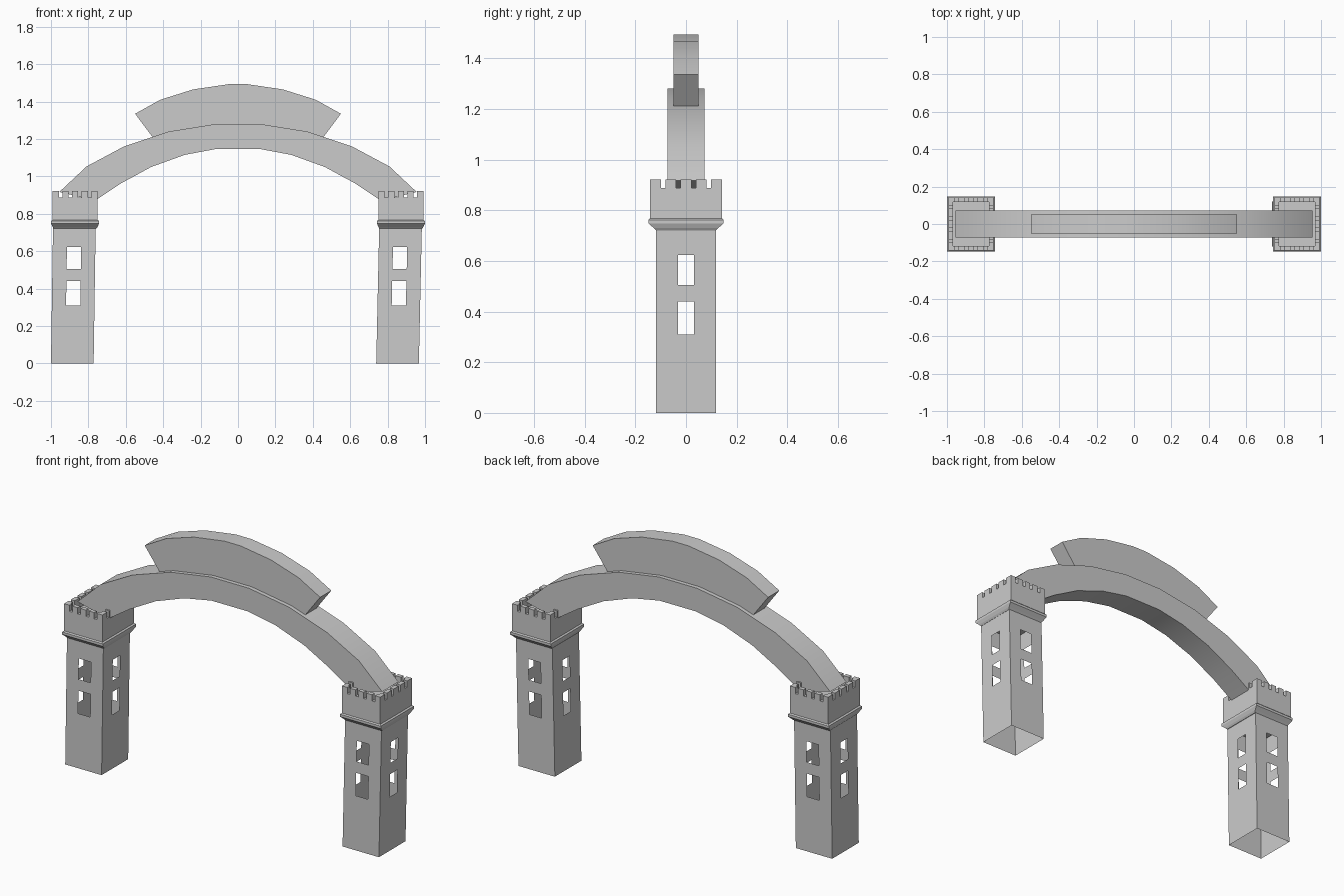
import bpy, bmesh
from mathutils import Vector

cube = bpy.data.objects.get("Cube")
if cube:
    bpy.data.objects.remove(cube)

stone = bpy.data.materials.new("grey_stone")
GREY = (0.6, 0.6, 0.6, 1)
stone.diffuse_color = GREY
stone.use_nodes = True
stone.node_tree.nodes["Principled BSDF"].inputs["Base Color"].default_value = GREY


def finish(bm, name, smooth=False, closed=True):
    bmesh.ops.remove_doubles(bm, verts=bm.verts, dist=0.0001)
    if closed:
        bmesh.ops.recalc_face_normals(bm, faces=bm.faces)
    mesh = bpy.data.meshes.new(name)
    bm.to_mesh(mesh)
    bm.free()
    mesh.materials.append(stone)
    ob = bpy.data.objects.new(name, mesh)
    bpy.context.collection.objects.link(ob)
    if smooth:
        bpy.ops.object.select_all(action="DESELECT")
        ob.select_set(True)
        bpy.context.view_layer.objects.active = ob
        bpy.ops.object.shade_smooth_by_angle(angle=0.6)
    return ob


def curved_band(name, outer, inner, half_depth):
    """Band between two half profiles, mirrored in x and given a depth in y."""
    def full(half):
        return [(-x, z) for x, z in reversed(half)] + list(half)
    top, low = full(outer), full(inner)
    bm = bmesh.new()
    rows = [[bm.verts.new((x, y, z)) for x, z in line]
            for line, y in ((top, -half_depth), (top, half_depth),
                            (low, half_depth), (low, -half_depth))]
    for a, b in zip(rows, rows[1:] + rows[:1]):
        for i in range(len(top) - 1):
            bm.faces.new((a[i], a[i + 1], b[i + 1], b[i]))
    for end in (0, -1):
        bm.faces.new([r[end] for r in rows])
    finish(bm, name, smooth=True)


def tower_shaft(name, base_x, top_x):
    """Thin open shell with two window openings in every wall."""
    hx, hy, height = 0.114, 0.119, 0.73
    levels = [0, 0.31, 0.44, 0.505, 0.623, height]
    bm = bmesh.new()

    def point(axis, side, across, z):
        x, y = (side * across, -side * hy) if axis == "y" else (side * hx, side * across)
        lean = base_x + (top_x - base_x) * z / height
        return bm.verts.new((x + lean, y, z))

    for axis, half, win in (("y", hx, 0.038), ("x", hy, 0.032)):
        cols = [-half, -win, win, half]
        for side in (-1, 1):
            for r in range(5):
                for c in range(3):
                    if c == 1 and r in (1, 3):
                        continue
                    corners = ((c, r), (c + 1, r), (c + 1, r + 1), (c, r + 1))
                    bm.faces.new([point(axis, side, cols[i], levels[j]) for i, j in corners])
    finish(bm, name, closed=False)


def box(bm, centre, size):
    made = bmesh.ops.create_cube(bm, size=1)["verts"]
    for v in made:
        v.co = Vector(c * s for c, s in zip(v.co, size)) + Vector(centre)


def tower_crown(name, cx):
    """Flared ledge, parapet wall and recessed floor as stacked rectangles."""
    hx, hy, thick = 0.12, 0.142, 0.024
    rings = [(0.113, 0.118, 0.72), (0.12, 0.128, 0.73), (0.128, 0.148, 0.748),
             (0.128, 0.148, 0.762), (hx, hy, 0.768), (hx, hy, 0.887),
             (hx - thick, hy - thick, 0.887), (hx - thick, hy - thick, 0.865)]
    bm = bmesh.new()
    loops = [[bm.verts.new((cx + sx * a, sy * b, z))
              for sx, sy in ((-1, -1), (1, -1), (1, 1), (-1, 1))] for a, b, z in rings]
    for lo, hi in zip(loops, loops[1:]):
        for i in range(4):
            j = (i + 1) % 4
            bm.faces.new((lo[i], lo[j], hi[j], hi[i]))
    bm.faces.new(loops[-1])
    bm.faces.new(loops[0][::-1])
    finish(bm, name)

    # Merlons separated by four narrow notches per wall
    bm = bmesh.new()
    z, tall, gap, count = 0.904, 0.036, 0.018, 5
    for side in (-1, 1):
        for half, along_x in ((hx, True), (hy, False)):
            length = (2 * half - gap * (count - 1)) / count
            for i in range(count):
                if not along_x and i in (0, count - 1):
                    continue
                pos = -half + length / 2 + i * (length + gap)
                if along_x:
                    box(bm, (cx + pos, side * (hy - thick / 2), z), (length, thick, tall))
                else:
                    box(bm, (cx + side * (hx - thick / 2), pos, z), (thick, length, tall))
        # Corner returns on the side walls
        length = (2 * hy - gap * (count - 1)) / count
        for end in (-1, 1):
            box(bm, (cx + side * (hx - thick / 2), end * (hy - thick - (length - thick) / 2), z),
                (thick, length - thick, tall))
    finish(bm, name.replace("crown", "merlons"))


# Towers, both leaning slightly the same way
tower_shaft("right_tower_shaft", -0.886, -0.875)
tower_shaft("left_tower_shaft", 0.853, 0.869)
tower_crown("right_tower_crown", -0.871)
tower_crown("left_tower_crown", 0.871)

# Main arch spanning between the towers
curved_band("main_arch",
            [(0.12, 1.28), (0.37, 1.24), (0.61, 1.16), (0.81, 1.053), (0.955, 0.917)],
            [(0.115, 1.147), (0.285, 1.115), (0.465, 1.05), (0.625, 0.963), (0.765, 0.87)],
            0.073)

# Curved sign panel standing on the arch
curved_band("sign_panel",
            [(0.05, 1.493), (0.24, 1.465), (0.415, 1.41), (0.55, 1.335)],
            [(0.05, 1.275), (0.2, 1.26), (0.34, 1.235), (0.453, 1.205)],
            0.05)
